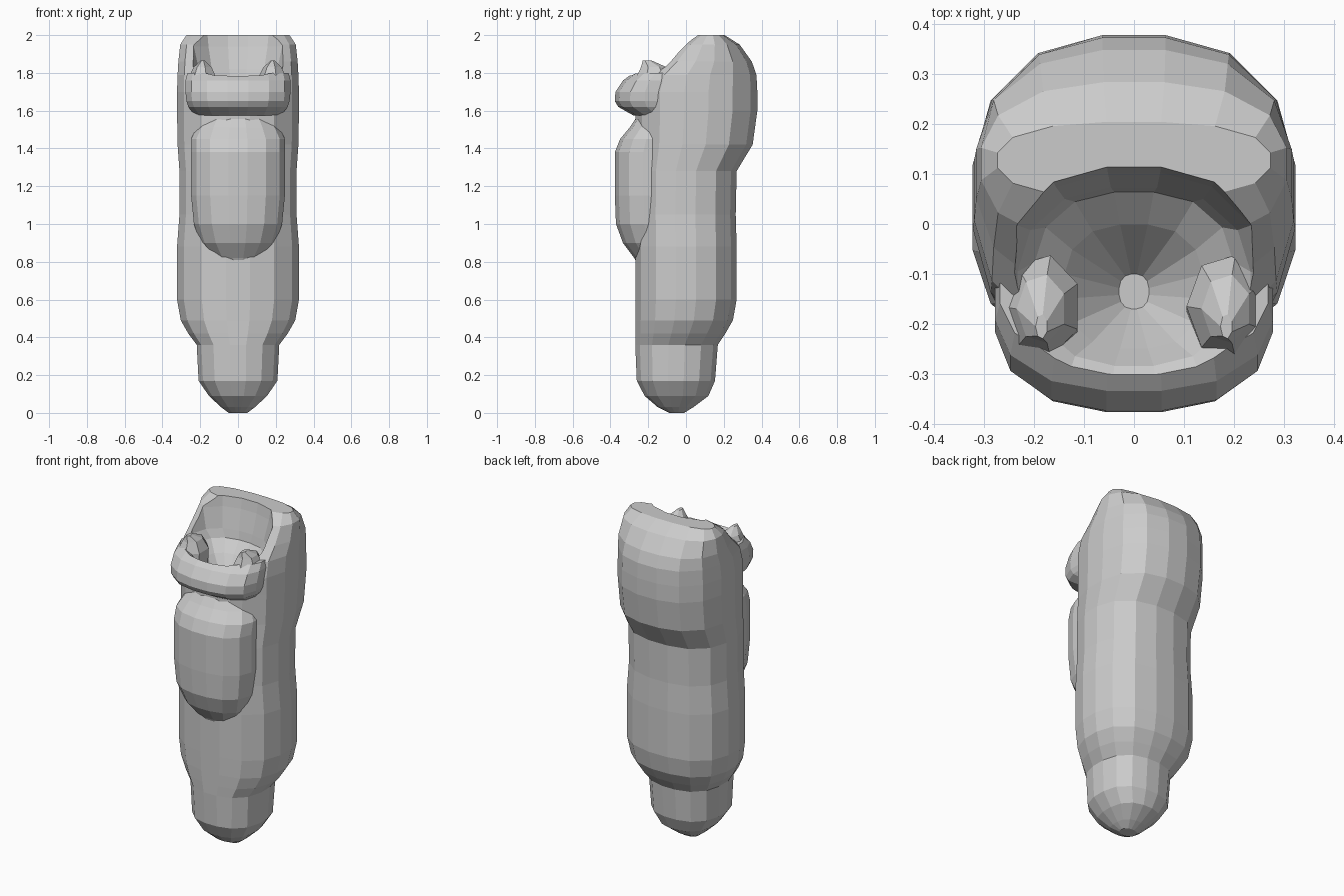
import bpy, bmesh, math


def ring(z, hw, yf, yb, n, p):
    """Rounded-box cross-section at height z."""
    cy, hd = (yf + yb) / 2, (yb - yf) / 2
    pts = []
    for i in range(n):
        a = 2 * math.pi * (i + 0.5) / n
        c, s = math.cos(a), math.sin(a)
        k = (abs(c) ** p + abs(s) ** p) ** (-1 / p)
        pts.append((hw * k * c, cy + hd * k * s, z))
    return pts


def loft(name, sections, n=16, p=2.5):
    """Stack of rounded sections (z, half width, front y, back y), capped."""
    bm = bmesh.new()
    rows = [[bm.verts.new(v) for v in ring(*s, n=n, p=p)] for s in sections]
    for a, b in zip(rows, rows[1:]):
        for i in range(n):
            j = (i + 1) % n
            bm.faces.new((a[i], a[j], b[j], b[i]))
    bm.faces.new(rows[0][::-1])
    bm.faces.new(rows[-1])
    bmesh.ops.recalc_face_normals(bm, faces=bm.faces)
    me = bpy.data.meshes.new(name)
    bm.to_mesh(me)
    bm.free()
    ob = bpy.data.objects.new(name, me)
    bpy.context.collection.objects.link(ob)
    return ob


def combine(target, tool, operation):
    """Apply a boolean and discard the tool object."""
    tool.hide_render = True
    mod = target.modifiers.new(operation, 'BOOLEAN')
    mod.operation, mod.object, mod.solver = operation, tool, 'EXACT'
    bpy.context.view_layer.objects.active = target
    bpy.ops.object.modifier_apply(modifier=mod.name)
    bpy.data.objects.remove(tool, do_unlink=True)


# Foot, trunk and slanted hood
body = loft("hooded_body", [
    (0.00, 0.05, -0.09, -0.01),
    (0.03, 0.09, -0.15, 0.04),
    (0.09, 0.155, -0.22, 0.12),
    (0.17, 0.21, -0.262, 0.155),
    (0.36, 0.22, -0.27, 0.17),
    (0.42, 0.265, -0.27, 0.21),
    (0.49, 0.305, -0.27, 0.25),
    (0.60, 0.325, -0.27, 0.27),
    (0.88, 0.325, -0.27, 0.27),
    (1.05, 0.312, -0.27, 0.265),
    (1.28, 0.312, -0.27, 0.27),
    (1.42, 0.322, -0.27, 0.355),
    (1.60, 0.325, -0.27, 0.38),
    (1.70, 0.325, -0.27, 0.38),
    (1.79, 0.322, -0.24, 0.375),
    (1.86, 0.318, -0.15, 0.35),
    (1.95, 0.308, -0.045, 0.285),
    (2.00, 0.275, 0.05, 0.205),
])

# Long rounded pad down the front
chest = loft("chest_pad", [
    (0.77, 0.06, -0.25, 0.0),
    (0.82, 0.14, -0.275, 0.0),
    (0.90, 0.20, -0.335, 0.0),
    (1.00, 0.235, -0.372, 0.0),
    (1.15, 0.25, -0.378, 0.0),
    (1.38, 0.25, -0.378, 0.0),
    (1.45, 0.25, -0.35, 0.0),
    (1.51, 0.22, -0.30, 0.0),
    (1.57, 0.18, -0.26, 0.0),
])
combine(body, chest, 'UNION')

# Overhanging lip below the hood opening
lip = loft("front_lip", [
    (1.575, 0.23, -0.28, 0.02),
    (1.62, 0.265, -0.36, 0.02),
    (1.65, 0.275, -0.378, 0.02),
    (1.70, 0.28, -0.375, 0.02),
    (1.76, 0.28, -0.335, 0.02),
    (1.80, 0.27, -0.28, 0.02),
])
combine(body, lip, 'UNION')

# Bowl-shaped hollow with a steep pit
hollow = loft("hollow_cutter", [
    (1.58, 0.03, -0.17, -0.10),
    (1.71, 0.14, -0.25, 0.00),
    (1.77, 0.20, -0.285, 0.065),
    (1.82, 0.235, -0.35, 0.075),
    (1.94, 0.265, -0.42, 0.105),
    (2.05, 0.28, -0.44, 0.125),
])
combine(body, hollow, 'DIFFERENCE')

# Blunt peaks at both ends of the lip
for side in (-1, 1):
    nub = loft("lip_peak", [
        (1.66, 0.08, -0.28, -0.07),
        (1.77, 0.08, -0.27, -0.06),
        (1.83, 0.05, -0.24, -0.10),
        (1.865, 0.012, -0.23, -0.18),
    ], n=7, p=2.0)
    for v in nub.data.vertices:
        v.co.x += side * 0.185
    combine(body, nub, 'UNION')

for poly in body.data.polygons:
    poly.use_smooth = False
